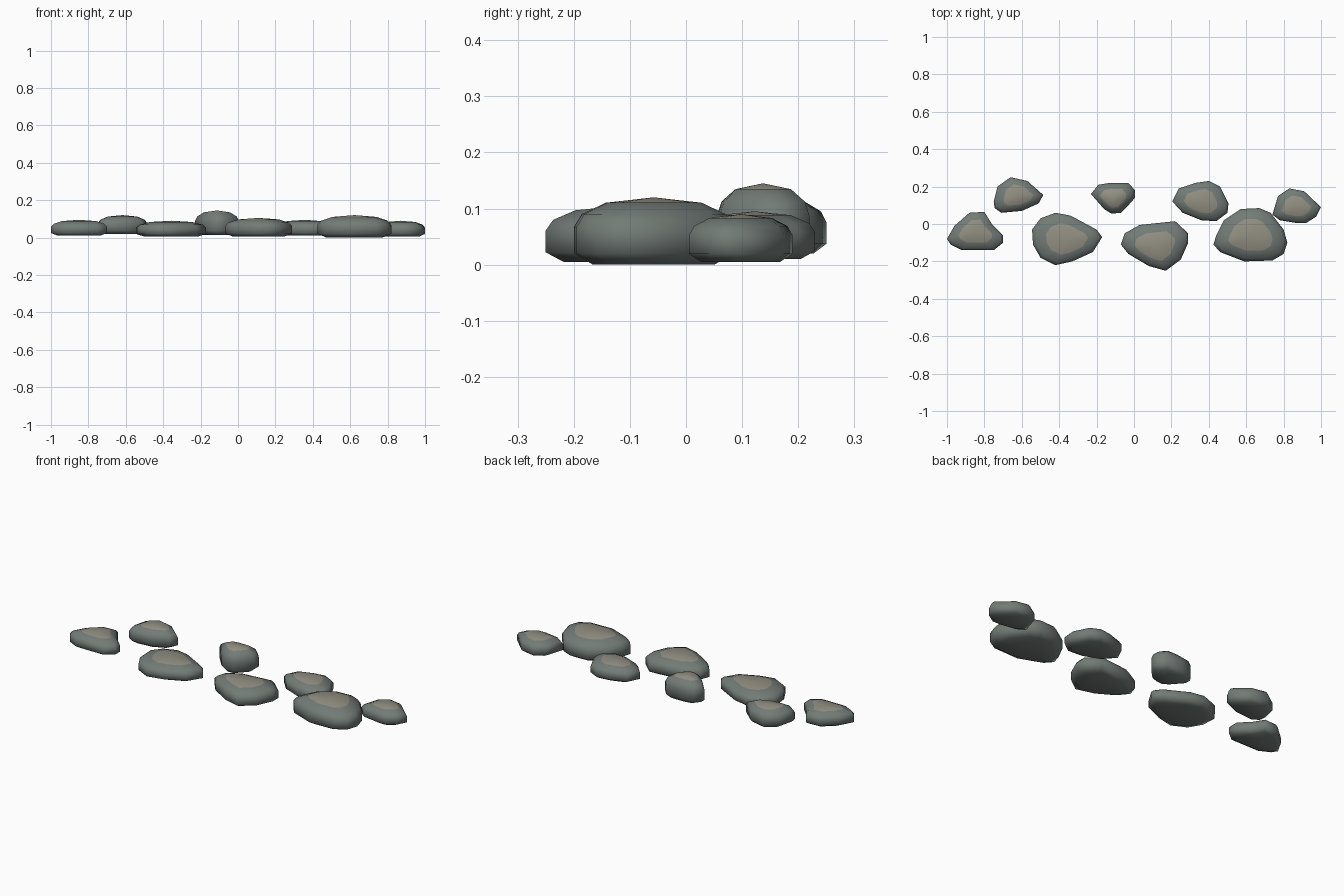
import bpy, bmesh
from mathutils import Vector

if "Cube" in bpy.data.objects:
    bpy.data.objects.remove(bpy.data.objects["Cube"])

def material(name, rgb):
    m = bpy.data.materials.new(name)
    m.diffuse_color = (*rgb, 1)
    m.use_nodes = True
    m.node_tree.nodes["Principled BSDF"].inputs["Base Color"].default_value = m.diffuse_color
    return m

SIDE = material("slate", (0.17, 0.20, 0.185))
TOP = material("worn_top", (0.29, 0.275, 0.225))

# ring scale and height fraction from the ground up
PROFILE = [(0.76, 0.0), (1.0, 0.17), (1.0, 0.56), (0.9, 0.75), (0.6, 0.92)]

def stone(name, outline, z0, z1):
    bm = bmesh.new()
    pts = [Vector(p) for p in outline]
    c = Vector(((min(p.x for p in pts) + max(p.x for p in pts)) / 2,
                (min(p.y for p in pts) + max(p.y for p in pts)) / 2))
    h, n = z1 - z0, len(pts)
    rings = []
    for s, f in PROFILE:
        rings.append([bm.verts.new((*(c + (p - c) * s), z0 + h * f)) for p in pts])
    apex = bm.verts.new((c.x, c.y, z1))
    bm.faces.new(rings[0])
    for i in range(n):
        j = (i + 1) % n
        for a, b in zip(rings, rings[1:]):
            bm.faces.new((a[i], a[j], b[j], b[i]))
        bm.faces.new((rings[-1][i], rings[-1][j], apex)).material_index = 1
    bmesh.ops.recalc_face_normals(bm, faces=bm.faces)
    me = bpy.data.meshes.new(name)
    bm.to_mesh(me)
    bm.free()
    me.materials.append(SIDE)
    me.materials.append(TOP)
    ob = bpy.data.objects.new(name, me)
    bpy.context.collection.objects.link(ob)
    for p in me.polygons:
        p.use_smooth = True

# stepping stones, left to right: plan outline, bottom and top height
stone("stone_1", [(-1, -.08), (-.96, -.01), (-.88, .06), (-.80, .065), (-.76, 0), (-.70, -.06),
                  (-.70, -.10), (-.75, -.14), (-.92, -.14), (-.98, -.11)], .01, .095)
stone("stone_2", [(-.75, .12), (-.73, .2), (-.66, .25), (-.57, .23), (-.485, .155),
                  (-.51, .11), (-.6, .07), (-.71, .06), (-.745, .085)], .02, .12)
stone("stone_3", [(-.545, -.03), (-.5, .03), (-.42, .06), (-.34, .045), (-.2, -.03), (-.17, -.07),
                  (-.22, -.15), (-.33, -.2), (-.42, -.22), (-.5, -.18), (-.54, -.11)], .005, .09)
stone("stone_4", [(-.23, .16), (-.19, .21), (-.13, .22), (-.03, .22), (.005, .18), (.005, .14),
                  (-.03, .10), (-.07, .06), (-.12, .055), (-.16, .08)], .015, .145)
stone("stone_5", [(-.07, -.11), (-.05, -.05), (.03, -.005), (.22, .015), (.29, -.05), (.29, -.10),
                  (.25, -.19), (.17, -.25), (.08, -.225), (-.03, -.16)], .005, .105)
stone("stone_6", [(.205, .12), (.24, .19), (.33, .22), (.4, .23), (.46, .2), (.505, .11),
                  (.5, .06), (.44, .015), (.36, .02), (.26, .06)], .01, .095)
stone("stone_7", [(.425, -.11), (.44, -.06), (.48, .02), (.57, .08), (.67, .085), (.73, .06),
                  (.8, -.03), (.82, -.1), (.8, -.16), (.74, -.195), (.59, -.2), (.46, -.15)], 0, .12)
stone("stone_8", [(.74, .05), (.77, .15), (.83, .19), (.91, .175), (1, .09),
                  (.975, .04), (.92, .005), (.87, .005), (.78, .02)], .005, .09)
